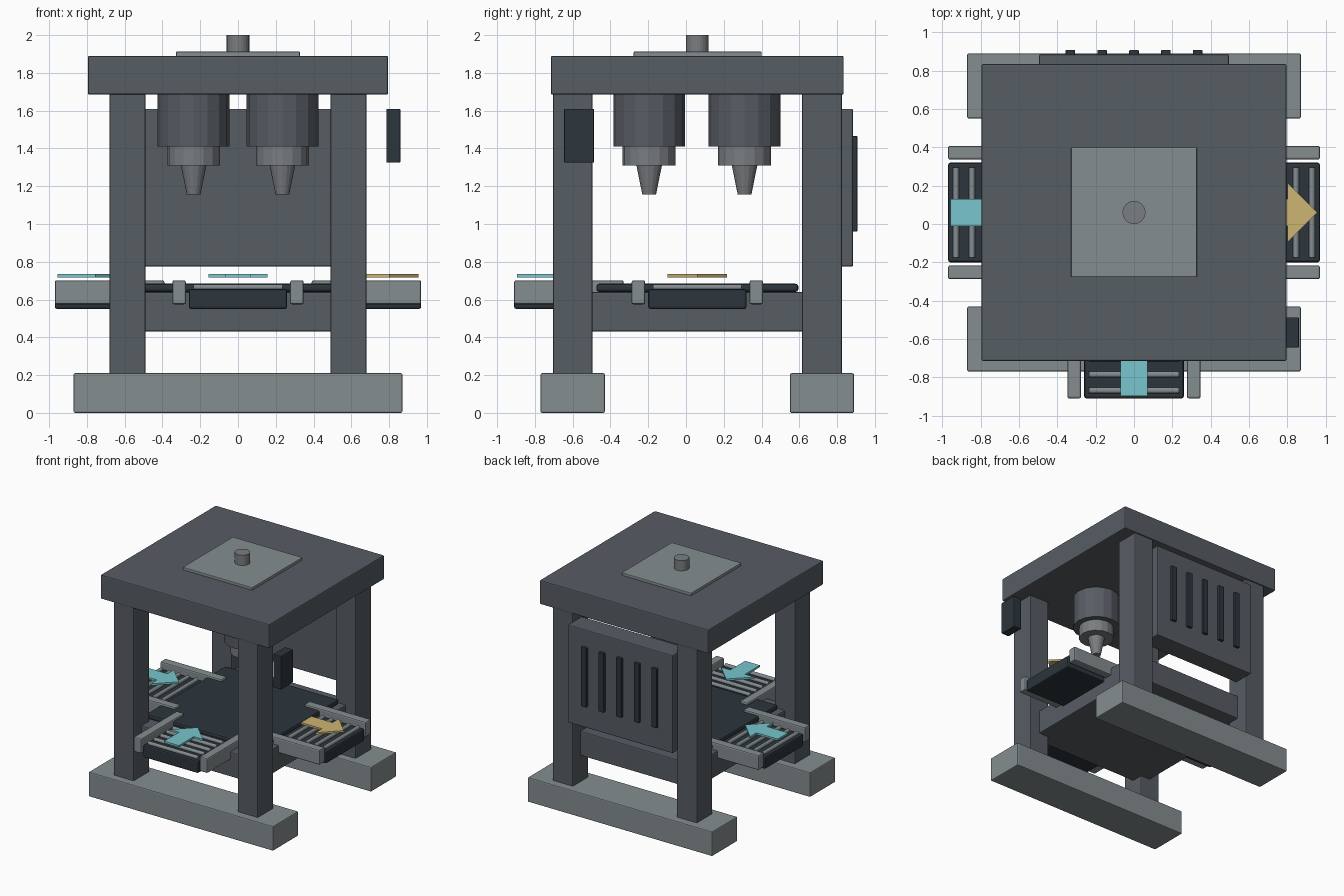
import bpy
import bmesh
from math import radians
from mathutils import Matrix, Vector

cube = bpy.data.objects.get("Cube")
if cube:
    bpy.data.objects.remove(cube, do_unlink=True)

CY = 0.06      # centre line of the frame in y


def material(name, r, g, b):
    lin = [((c / 255 + 0.055) / 1.055) ** 2.4 for c in (r, g, b)] + [1.0]
    m = bpy.data.materials.new(name)
    m.use_nodes = True
    m.diffuse_color = lin
    m.node_tree.nodes["Principled BSDF"].inputs["Base Color"].default_value = lin
    return m


FRAME = material("dark grey frame", 87, 93, 100)
LIGHT = material("light grey metal", 133, 141, 144)
STEEL = material("steel grey", 122, 126, 129)
BLACK = material("blue black", 44, 53, 60)
CYAN = material("cyan", 120, 198, 206)
YELLOW = material("sand yellow", 205, 181, 115)


def finish(name, bm, mat, matrix=None):
    if matrix:
        bm.transform(matrix)
    bmesh.ops.recalc_face_normals(bm, faces=bm.faces)
    me = bpy.data.meshes.new(name)
    bm.to_mesh(me)
    bm.free()
    me.materials.append(mat)
    ob = bpy.data.objects.new(name, me)
    bpy.context.collection.objects.link(ob)
    return ob


def box(name, x, y, z, mat, bevel=0.008, matrix=None):
    """Box from (min, max) ranges with softened edges."""
    bm = bmesh.new()
    bmesh.ops.create_cube(bm, size=1)
    for v in bm.verts:
        v.co = Vector([(r[0] + r[1]) / 2 + c * (r[1] - r[0])
                       for c, r in zip(v.co, (x, y, z))])
    if bevel:
        bmesh.ops.bevel(bm, geom=bm.edges[:], offset=bevel, segments=2,
                        profile=0.5, affect='EDGES')
    return finish(name, bm, mat, matrix)


def drum(name, r_low, r_high, z, at, mat, sides=16):
    """Upright cylinder or cone."""
    bm = bmesh.new()
    bmesh.ops.create_cone(bm, cap_ends=True, segments=sides, radius1=r_low,
                          radius2=r_high, depth=z[1] - z[0])
    return finish(name, bm, mat, Matrix.Translation((*at, (z[0] + z[1]) / 2)))


# Feet, legs and roof
for side, y in (("front", -0.6), ("back", 0.72)):
    box(side + "_foot", (-0.87, 0.87), (y - 0.17, y + 0.17), (0, 0.21), LIGHT)
    for hand, x in (("right", -0.585), ("left", 0.585)):
        box(f"{side}_{hand}_leg", (x - 0.095, x + 0.095), (y - 0.105, y + 0.105),
            (0.2, 1.7), FRAME)
box("roof", (-0.795, 0.795), (-0.715, 0.835), (1.685, 1.89), FRAME)
box("roof_plate", (-0.328, 0.328), (CY - 0.337, CY + 0.34), (1.88, 1.913), LIGHT, 0.005)
drum("roof_shaft", 0.06, 0.06, (1.9, 2.0), (0, CY), STEEL, 24)

# Table
box("lower_deck", (-0.585, 0.585), (CY - 0.66, CY + 0.66), (0.43, 0.64), FRAME)
box("table_top", (-0.535, 0.535), (CY - 0.535, CY + 0.535), (0.64, 0.684), BLACK, 0.015)

# Back panel with vent slats
box("back_panel", (-0.495, 0.495), (0.7, 0.885), (0.775, 1.61), FRAME)
for i in range(-2, 3):
    box("vent_slat", (i * 0.166 - 0.025, i * 0.166 + 0.025), (0.875, 0.908),
        (0.96, 1.465), BLACK, 0.005)

# Two tool heads set diagonally
for x, y in ((0.235, -0.195), (-0.235, 0.31)):
    drum("head_body", 0.19, 0.19, (1.41, 1.69), (x, y), FRAME)
    drum("head_collar", 0.14, 0.14, (1.31, 1.412), (x, y), STEEL)
    drum("head_nozzle", 0.036, 0.068, (1.155, 1.312), (x, y), STEEL)

# Control box
box("control_box", (0.785, 0.86), (-0.645, -0.487), (1.325, 1.61), BLACK, 0.005)


def arrow(name, inward, mat, matrix):
    """Flat arrow lying along x."""
    outline = [(0.6, -0.07), (0.8, -0.07), (0.8, -0.157), (0.956, 0)]
    outline += [(x, -y) for x, y in outline[2::-1]]
    bm = bmesh.new()
    face = bm.faces.new([bm.verts.new((1.556 - x if inward else x, y, 0.718))
                         for x, y in outline])
    top = bmesh.ops.extrude_face_region(bm, geom=[face])["geom"]
    bmesh.ops.translate(bm, vec=(0, 0, 0.016),
                        verts=[v for v in top if isinstance(v, bmesh.types.BMVert)])
    finish(name, bm, mat, matrix)


# Three roller conveyors around the table, each built along +x then turned
for name, angle, inward, mat in (("left", 0, False, YELLOW),
                                 ("right", 180, True, CYAN),
                                 ("front", -90, True, CYAN)):
    turn = Matrix.Translation((0, CY, 0)) @ Matrix.Rotation(radians(angle), 4, 'Z')
    box(name + "_conveyor_bed", (0.39, 0.97), (-0.26, 0.26), (0.55, 0.655), BLACK,
        0.012, turn)
    for s in (-1, 1):
        mid = s * 0.312
        box(name + "_conveyor_guide", (0.39, 0.97), (mid - 0.036, mid + 0.036),
            (0.575, 0.702), LIGHT, 0.01, turn)
    for i in range(7):
        bm = bmesh.new()
        bmesh.ops.create_cone(bm, cap_ends=True, segments=12, radius1=0.016,
                              radius2=0.016, depth=0.47)
        lay = Matrix.Translation((0.43 + i * 0.083, 0, 0.664)) \
            @ Matrix.Rotation(radians(90), 4, 'X')
        finish(name + "_roller", bm, LIGHT, turn @ lay)
    arrow(name + "_arrow", inward, mat, turn)
